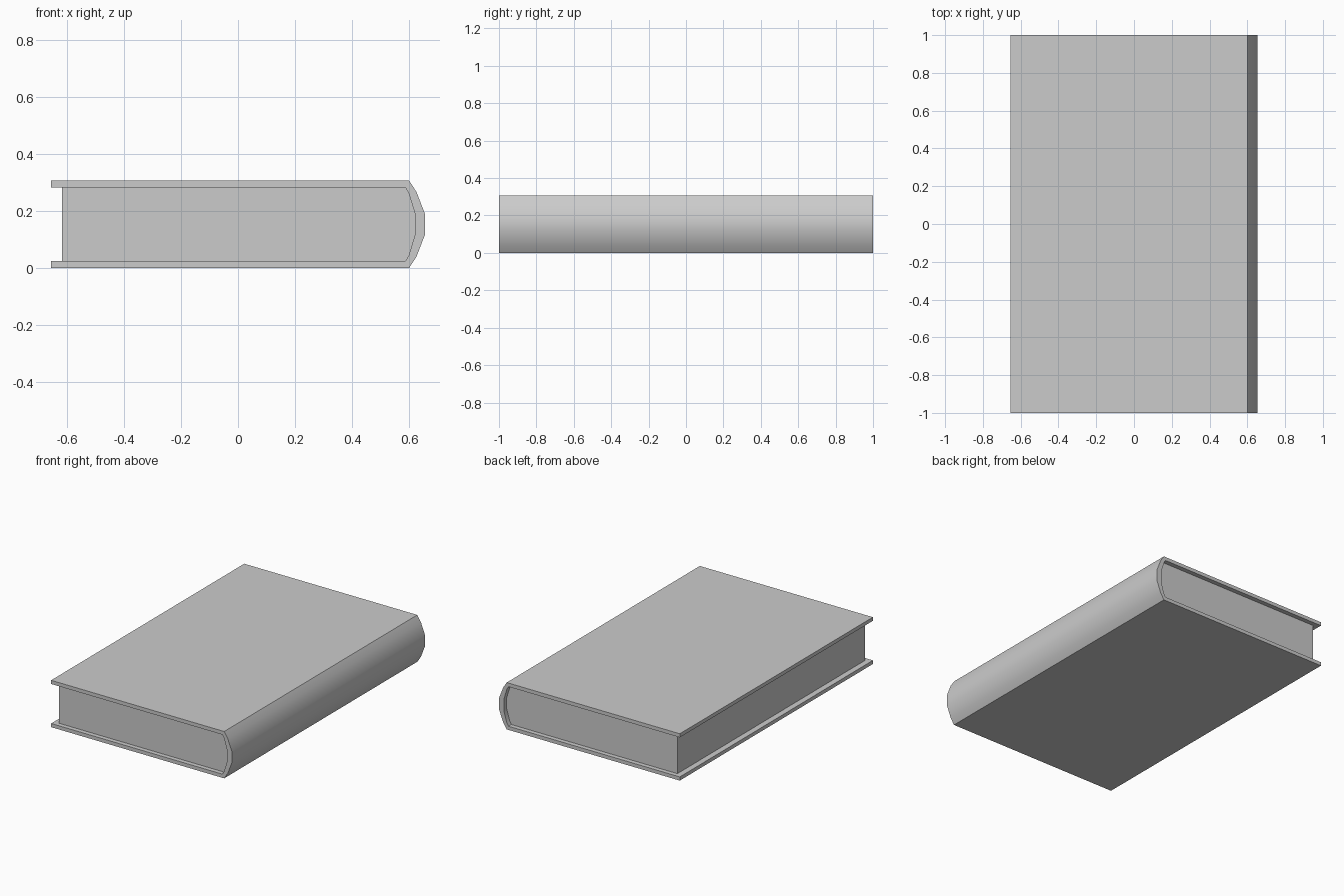
import bpy, bmesh, math

if "Cube" in bpy.data.objects:
    bpy.data.objects.remove(bpy.data.objects["Cube"])

HEIGHT = 0.307
OUTER_X = -0.655   # free edge of the boards
PAGE_X = -0.617    # fore edge of the page block

# Lower half of the spine curve, mirrored about mid height
def full_curve(half):
    return half + [(x, HEIGHT - z) for x, z in reversed(half)]

outer = full_curve([(0.60, 0.0), (0.626, 0.04), (0.655, 0.115)])
inner = full_curve([(0.587, 0.024), (0.599, 0.045), (0.621, 0.117)])


def extrude_profile(name, profile, half_length):
    """Extrude an (x, z) outline along y."""
    bm = bmesh.new()
    face = bm.faces.new([bm.verts.new((x, -half_length, z)) for x, z in profile])
    ext = bmesh.ops.extrude_face_region(bm, geom=[face], use_keep_orig=True)
    verts = [g for g in ext["geom"] if isinstance(g, bmesh.types.BMVert)]
    bmesh.ops.translate(bm, verts=verts, vec=(0, 2 * half_length, 0))
    bmesh.ops.recalc_face_normals(bm, faces=bm.faces)
    mesh = bpy.data.meshes.new(name)
    bm.to_mesh(mesh)
    bm.free()
    obj = bpy.data.objects.new(name, mesh)
    bpy.context.collection.objects.link(obj)
    bpy.ops.object.select_all(action='DESELECT')
    obj.select_set(True)
    bpy.context.view_layer.objects.active = obj
    bpy.ops.object.shade_smooth_by_angle(angle=math.radians(32))
    return obj


# Cover: two boards joined by the rounded spine
cover = ([(OUTER_X, 0.0)] + outer + [(OUTER_X, HEIGHT), (OUTER_X, HEIGHT - 0.024)]
         + inner[::-1] + [(OUTER_X, 0.024)])
extrude_profile("cover", cover, 1.0)

# Page block: fills the cover, set back from its edges
pages = [(PAGE_X, 0.024)] + inner + [(PAGE_X, HEIGHT - 0.024)]
extrude_profile("pages", pages, 0.97)
